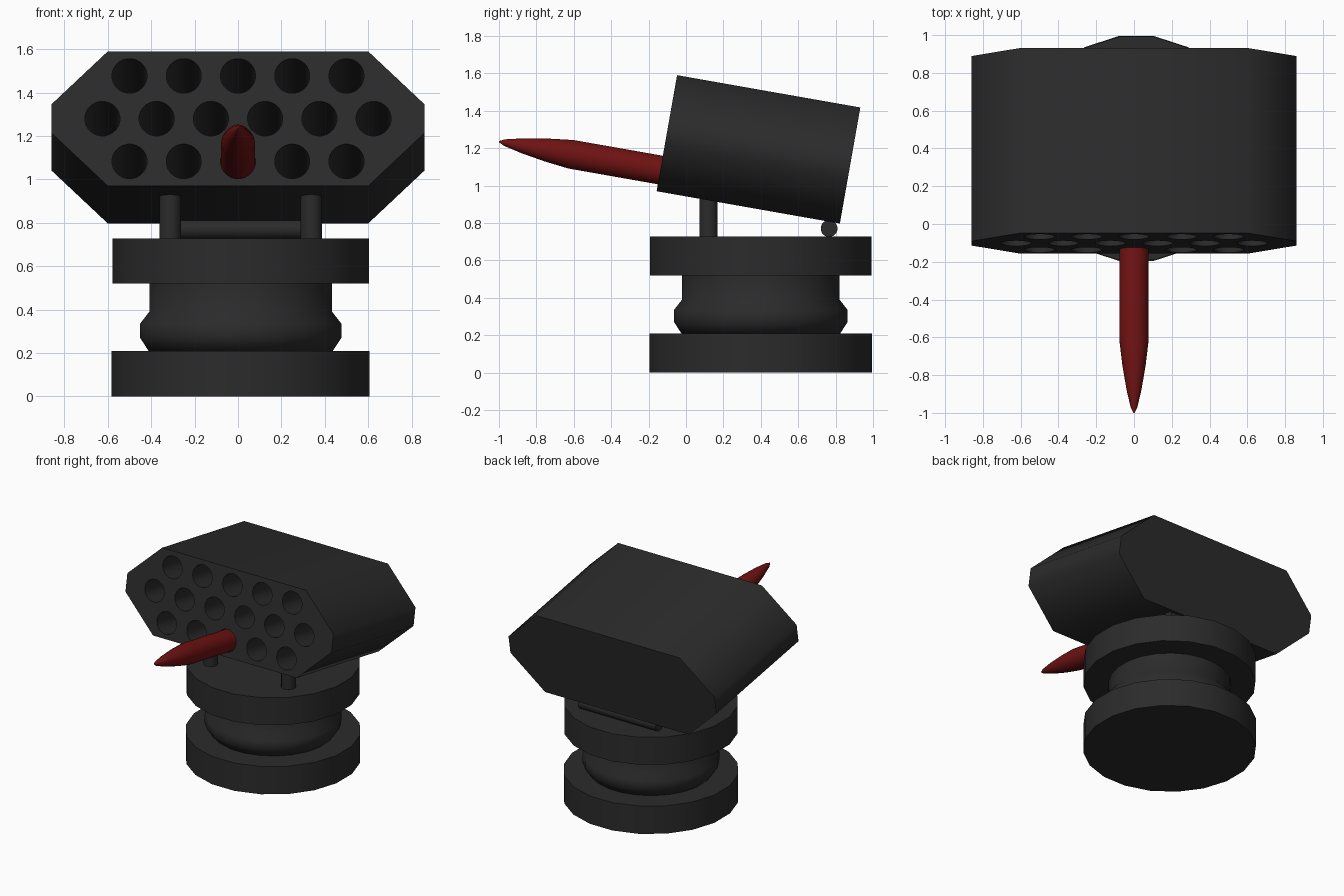
import bpy, bmesh, math
from mathutils import Matrix

if "Cube" in bpy.data.objects:
    bpy.data.objects.remove(bpy.data.objects["Cube"])

CX, CY = 0.0125, 0.40          # turntable axis
TILT = Matrix.Translation((0, -0.1025, 1.28)) @ Matrix.Rotation(math.radians(-10), 4, 'X')


def material(name, rgb):
    m = bpy.data.materials.new(name)
    m.diffuse_color = (*rgb, 1)
    m.use_nodes = True
    m.node_tree.nodes["Principled BSDF"].inputs["Base Color"].default_value = m.diffuse_color
    return m


DARK = material("dark_metal", (0.024, 0.024, 0.024))
RED = material("red_paint", (0.16, 0.006, 0.006))


def finish(name, bm, matrix, mat):
    bmesh.ops.recalc_face_normals(bm, faces=bm.faces)
    me = bpy.data.meshes.new(name)
    bm.to_mesh(me)
    bm.free()
    me.materials.append(mat)
    ob = bpy.data.objects.new(name, me)
    bpy.context.collection.objects.link(ob)
    ob.matrix_world = matrix
    return ob


def smooth(ob):
    bpy.ops.object.select_all(action='DESELECT')
    ob.select_set(True)
    bpy.context.view_layer.objects.active = ob
    bpy.ops.object.shade_smooth_by_angle(angle=math.radians(60))


def add_lathe(bm, profile, n, x=0, y=0):
    """Closed turned solid from (radius, z) points."""
    rings = []
    for r, z in profile:
        rings.append([bm.verts.new((x + r * math.cos(2 * math.pi * (i + .5) / n),
                                    y + r * math.sin(2 * math.pi * (i + .5) / n), z))
                      for i in range(n)])
    for a, b in zip(rings, rings[1:]):
        for i in range(n):
            j = (i + 1) % n
            bm.faces.new((a[i], a[j], b[j], b[i]))
    bm.faces.new(rings[0][::-1])
    bm.faces.new(rings[-1])


def lathe(name, profile, n, matrix, mat=DARK):
    bm = bmesh.new()
    add_lathe(bm, profile, n)
    ob = finish(name, bm, matrix, mat)
    smooth(ob)
    return ob


# Turntable: base disc, flared neck, upper disc
axis = Matrix.Translation((CX, CY, 0))
lathe("base_disc", [(0.602, 0), (0.602, 0.21)], 20, axis)
lathe("neck", [(0.425, 0.205), (0.468, 0.27), (0.468, 0.335), (0.425, 0.39), (0.425, 0.525)], 24, axis)
lathe("upper_disc", [(0.599, 0.52), (0.599, 0.728)], 20, axis)

# Front support posts and rear hinge bar
for side, name in ((-1, "left_post"), (1, "right_post")):
    lathe(name, [(0.05, 0.72), (0.05, 0.93)], 16, Matrix.Translation((CX + side * 0.325, 0.12, 0)))
lathe("rear_bar", [(0.045, -0.325), (0.045, 0.325)], 16,
      Matrix.Translation((CX, 0.765, 0.77)) @ Matrix.Rotation(math.pi / 2, 4, 'Y'))

# Launcher box: eight-sided profile pushed back along the tilted axis
bm = bmesh.new()
outline = [(0.6, 0.315), (0.86, 0.067), (0.86, -0.067), (0.6, -0.315)]
outline += [(-x, z) for x, z in reversed(outline)]
face = bm.faces.new([bm.verts.new((x, 0, z)) for x, z in outline])
ext = bmesh.ops.extrude_face_region(bm, geom=[face])["geom"]
bmesh.ops.translate(bm, vec=(0, 0.995, 0), verts=[v for v in ext if isinstance(v, bmesh.types.BMVert)])
box = finish("launcher_box", bm, TILT, DARK)

# Sixteen deep tubes cut into the front
bm = bmesh.new()
for row, count in ((0.2, 5), (0, 6), (-0.2, 5)):
    for i in range(count):
        add_lathe(bm, [(0.081, -0.1), (0.081, 0.94)], 24, (i - (count - 1) / 2) * 0.25, -row)
bm.transform(Matrix.Rotation(-math.pi / 2, 4, 'X'))
cutter = finish("tube_cutter", bm, TILT, DARK)
cutter.hide_render = True
mod = box.modifiers.new("tubes", 'BOOLEAN')
mod.operation = 'DIFFERENCE'
mod.solver = 'EXACT'
mod.object = cutter
bpy.ops.object.select_all(action='DESELECT')
bpy.context.view_layer.objects.active = box
box.select_set(True)
bpy.ops.object.modifier_apply(modifier="tubes")
bpy.data.objects.remove(cutter)
smooth(box)

# Red rocket leaving the middle lower tube
lathe("rocket", [(0.078, -0.3), (0.078, 0.485), (0.062, 0.62), (0.04, 0.75), (0.018, 0.845), (0.003, 0.876)],
      24, TILT @ Matrix.Translation((0, 0, -0.2)) @ Matrix.Rotation(math.pi / 2, 4, 'X'), RED)
